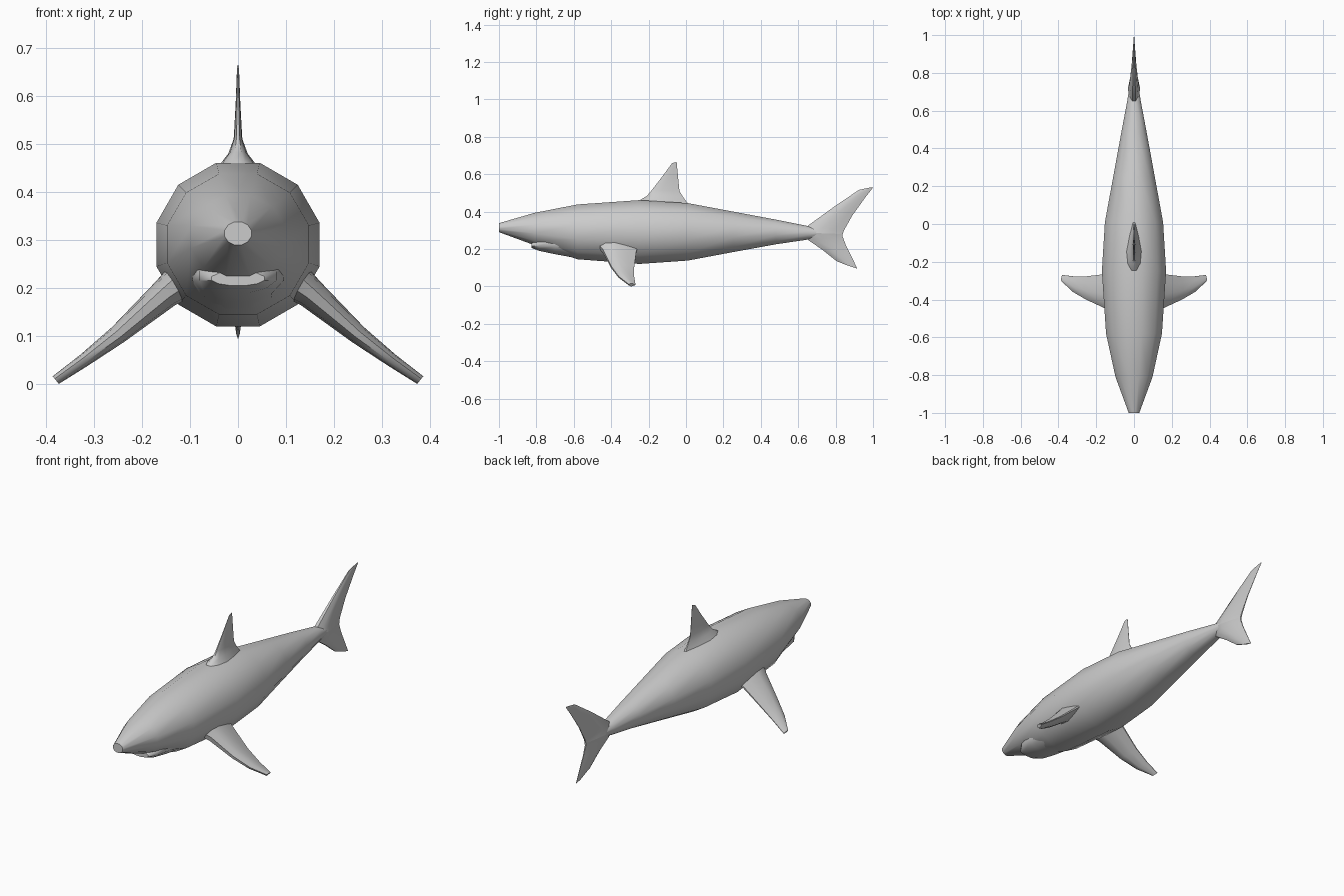
import bpy, bmesh, math
from mathutils import Vector

if "Cube" in bpy.data.objects:
    bpy.data.objects.remove(bpy.data.objects["Cube"])


def loft(name, rings, mirror=False):
    """Skin a list of closed rings, cap both ends and shade smooth."""
    bm = bmesh.new()
    loops = [[bm.verts.new(p) for p in r] for r in rings]
    n = len(loops[0])
    for a, b in zip(loops, loops[1:]):
        for i in range(n):
            j = (i + 1) % n
            bm.faces.new((a[i], a[j], b[j], b[i]))
    bm.faces.new(loops[0])
    bm.faces.new(loops[-1])
    bmesh.ops.recalc_face_normals(bm, faces=bm.faces)
    me = bpy.data.meshes.new(name)
    bm.to_mesh(me)
    bm.free()
    ob = bpy.data.objects.new(name, me)
    bpy.context.collection.objects.link(ob)
    bpy.ops.object.select_all(action='DESELECT')
    bpy.context.view_layer.objects.active = ob
    ob.select_set(True)
    bpy.ops.object.shade_smooth_by_angle(angle=math.radians(50))
    if mirror:
        ob.modifiers.new("mirror", 'MIRROR').use_axis[0] = True
    return ob


def body_ring(y, top, bottom, half_w, n=12):
    """Flat-topped 12-sided cross-section."""
    k = 1 / math.cos(math.pi / n)
    zc, h = (top + bottom) / 2, (top - bottom) / 2
    return [Vector((half_w * k * math.cos(a), y, zc + h * k * math.sin(a)))
            for a in (2 * math.pi * (i + 0.5) / n for i in range(n))]


def fin_ring(lead, trail, thick, normal):
    """Teardrop section between a leading and a trailing point."""
    lead, trail, nrm = Vector(lead), Vector(trail), Vector(normal).normalized()
    side = [(0.0, 0.35), (0.15, 0.85), (0.4, 1.0), (0.75, 0.55), (1.0, 0.12)]
    up = [lead.lerp(trail, t) + nrm * thick * s for t, s in side]
    down = [lead.lerp(trail, t) - nrm * thick * s for t, s in reversed(side)]
    return up + down


def flat_fin(name, sections):
    """Upright fin on the centre plane: (lead y, z, trail y, z, half thickness)."""
    loft(name, [fin_ring((0, a, b), (0, c, d), t, (1, 0, 0))
                for a, b, c, d, t in sections])


# Body: y, top, bottom, half width
loft("body", [body_ring(*s) for s in [
    (-1.0, 0.338, 0.29, 0.028),
    (-0.81, 0.393, 0.22, 0.098),
    (-0.58, 0.438, 0.145, 0.148),
    (-0.25, 0.461, 0.12, 0.17),
    (0.01, 0.445, 0.138, 0.154),
    (0.25, 0.40, 0.183, 0.11),
    (0.48, 0.357, 0.225, 0.068),
    (0.65, 0.323, 0.25, 0.036),
    (0.74, 0.305, 0.268, 0.022),
    (0.82, 0.29, 0.28, 0.005)]])

# Lower jaw stepping out under the snout
loft("lower_jaw", [body_ring(*s) for s in [
    (-0.825, 0.235, 0.205, 0.055),
    (-0.785, 0.26, 0.19, 0.08),
    (-0.70, 0.29, 0.172, 0.095),
    (-0.55, 0.32, 0.145, 0.10)]])

# Dorsal fin
flat_fin("dorsal_fin", [
    (-0.27, 0.43, 0.03, 0.42, 0.055),
    (-0.245, 0.462, 0.005, 0.45, 0.038),
    (-0.21, 0.483, -0.015, 0.477, 0.02),
    (-0.185, 0.512, -0.035, 0.51, 0.009),
    (-0.13, 0.583, -0.042, 0.58, 0.005),
    (-0.075, 0.658, -0.05, 0.666, 0.002)])

# Tail lobes sharing one root chord
root = (0.64, 0.287, 0.838, 0.28, 0.032)
flat_fin("tail_upper_lobe", [
    root,
    (0.65, 0.323, 0.845, 0.30, 0.026),
    (0.80, 0.432, 0.89, 0.38, 0.013),
    (0.925, 0.516, 0.962, 0.48, 0.005),
    (0.99, 0.53, 1.0, 0.528, 0.001)])
flat_fin("tail_lower_lobe", [
    root,
    (0.65, 0.25, 0.838, 0.265, 0.026),
    (0.73, 0.195, 0.855, 0.22, 0.016),
    (0.805, 0.135, 0.887, 0.155, 0.009),
    (0.86, 0.113, 0.916, 0.095, 0.004)])

# Pectoral fins: x, z, lead y, trail y, half thickness
loft("pectoral_fin", [
    fin_ring((x, a, z), (x, b, z), t, (0.62, 0, 0.78)) for x, z, a, b, t in [
        (0.10, 0.228, -0.48, -0.25, 0.045),
        (0.15, 0.19, -0.445, -0.265, 0.032),
        (0.25, 0.103, -0.40, -0.277, 0.02),
        (0.32, 0.05, -0.36, -0.277, 0.014),
        (0.38, 0.008, -0.305, -0.27, 0.0102)]], mirror=True)
